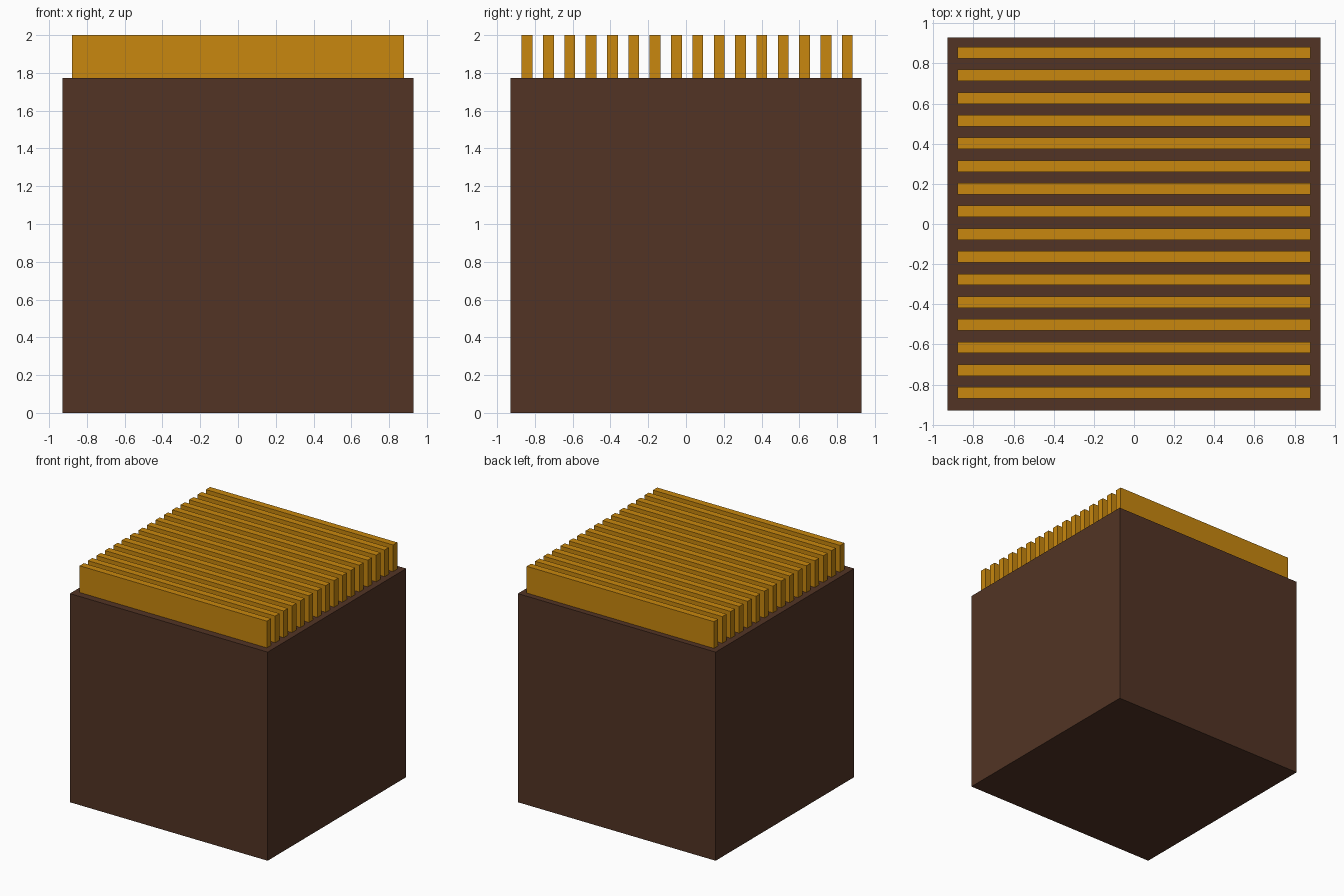
import bpy

if "Cube" in bpy.data.objects:
    bpy.data.objects.remove(bpy.data.objects["Cube"])


def material(name, color):
    m = bpy.data.materials.new(name)
    m.diffuse_color = (*color, 1)
    m.use_nodes = True
    m.node_tree.nodes["Principled BSDF"].inputs["Base Color"].default_value = m.diffuse_color
    return m


def box(name, lo, hi, mat):
    bpy.ops.mesh.primitive_cube_add(size=1, location=[(a + b) / 2 for a, b in zip(lo, hi)])
    ob = bpy.context.object
    ob.name = name
    ob.scale = [b - a for a, b in zip(lo, hi)]
    bpy.ops.object.transform_apply(location=False, rotation=False, scale=True)
    ob.data.materials.append(mat)
    return ob


brown = material("dark brown", (0.084, 0.034, 0.018))
gold = material("golden amber", (0.578, 0.242, 0.0044))

# Solid block
TOP = 1.773
box("block", (-0.93, -0.93, 0), (0.93, 0.93, TOP), brown)

# Row of upright slats on the top
COUNT, FIRST, PITCH, WIDTH = 16, -0.87, 0.113, 0.057
for i in range(COUNT):
    y = FIRST + i * PITCH
    box(f"slat_{i + 1}", (-0.88, y, TOP), (0.88, y + WIDTH, 2), gold)
